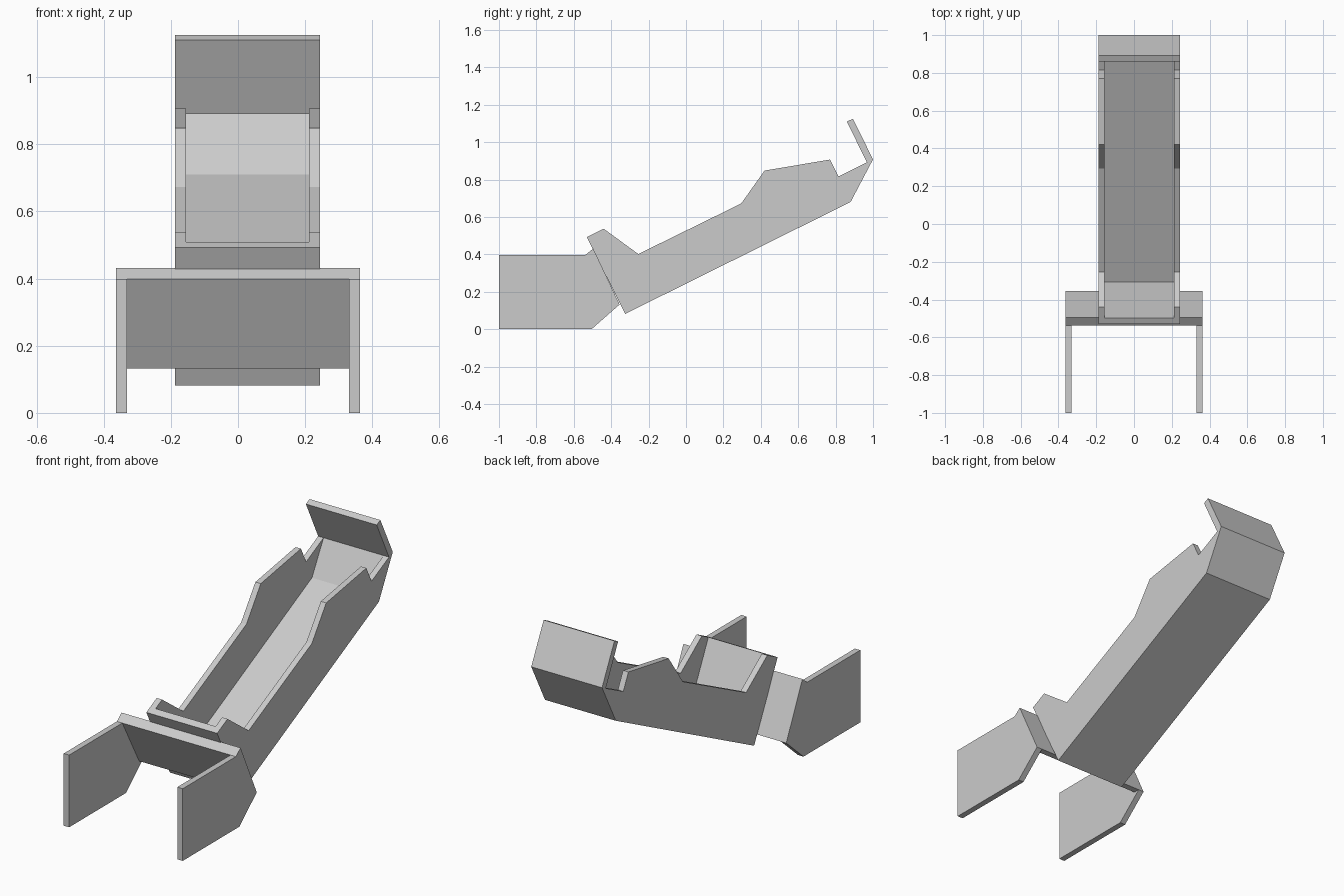
import bpy, bmesh

if "Cube" in bpy.data.objects:
    bpy.data.objects.remove(bpy.data.objects["Cube"])


def prism(name, profile, x0, x1):
    """Extrude a (y, z) profile along x."""
    bm = bmesh.new()
    face = bm.faces.new([bm.verts.new((x0, y, z)) for y, z in profile])
    ext = bmesh.ops.extrude_face_region(bm, geom=[face])["geom"]
    verts = [g for g in ext if isinstance(g, bmesh.types.BMVert)]
    bmesh.ops.translate(bm, verts=verts, vec=(x1 - x0, 0, 0))
    bmesh.ops.recalc_face_normals(bm, faces=bm.faces)
    mesh = bpy.data.meshes.new(name)
    bm.to_mesh(mesh)
    bm.free()
    obj = bpy.data.objects.new(name, mesh)
    bpy.context.collection.objects.link(obj)
    return obj


def hollow(obj, profile, x0, x1):
    """Cut a prism-shaped cavity out of obj and bake the result."""
    cutter = prism("cutter", profile, x0, x1)
    cutter.hide_render = True
    mod = obj.modifiers.new("cavity", 'BOOLEAN')
    mod.operation = 'DIFFERENCE'
    mod.solver = 'EXACT'
    mod.object = cutter
    bpy.context.view_layer.update()
    dg = bpy.context.evaluated_depsgraph_get()
    mesh = bpy.data.meshes.new_from_object(obj.evaluated_get(dg))
    obj.modifiers.clear()
    obj.data = mesh
    mesh.name = obj.name
    bpy.data.objects.remove(cutter, do_unlink=True)


# Sloping open trough with stepped side walls and a raised end flap
trough = prism("trough", [
    (-0.325, 0.082), (0.88, 0.68), (1.0, 0.908), (0.892, 1.125),
    (0.86, 1.11), (0.967, 0.892), (0.815, 0.817), (0.77, 0.907),
    (0.42, 0.848), (0.295, 0.672), (-0.255, 0.402), (-0.44, 0.537),
    (-0.53, 0.492)], -0.188, 0.244)
hollow(trough, [
    (-0.308, 0.125), (0.866, 0.71), (0.967, 0.892), (0.8, 1.1),
    (-0.6, 1.1), (-0.6, 0.717), (-0.496, 0.508)], -0.155, 0.211)

# Front stand: two side plates joined by a slanted cross plate
stand = prism("front_stand", [
    (-1.0, 0.0), (-0.505, 0.0), (-0.355, 0.132), (-0.496, 0.431),
    (-0.537, 0.398), (-1.0, 0.398)], -0.363, 0.363)
hollow(stand, [
    (-1.1, -0.1), (-0.3, -0.1), (-0.3, 0.132), (-0.39, 0.132),
    (-0.537, 0.398), (-0.65, 0.602), (-1.1, 0.602)], -0.33, 0.33)
